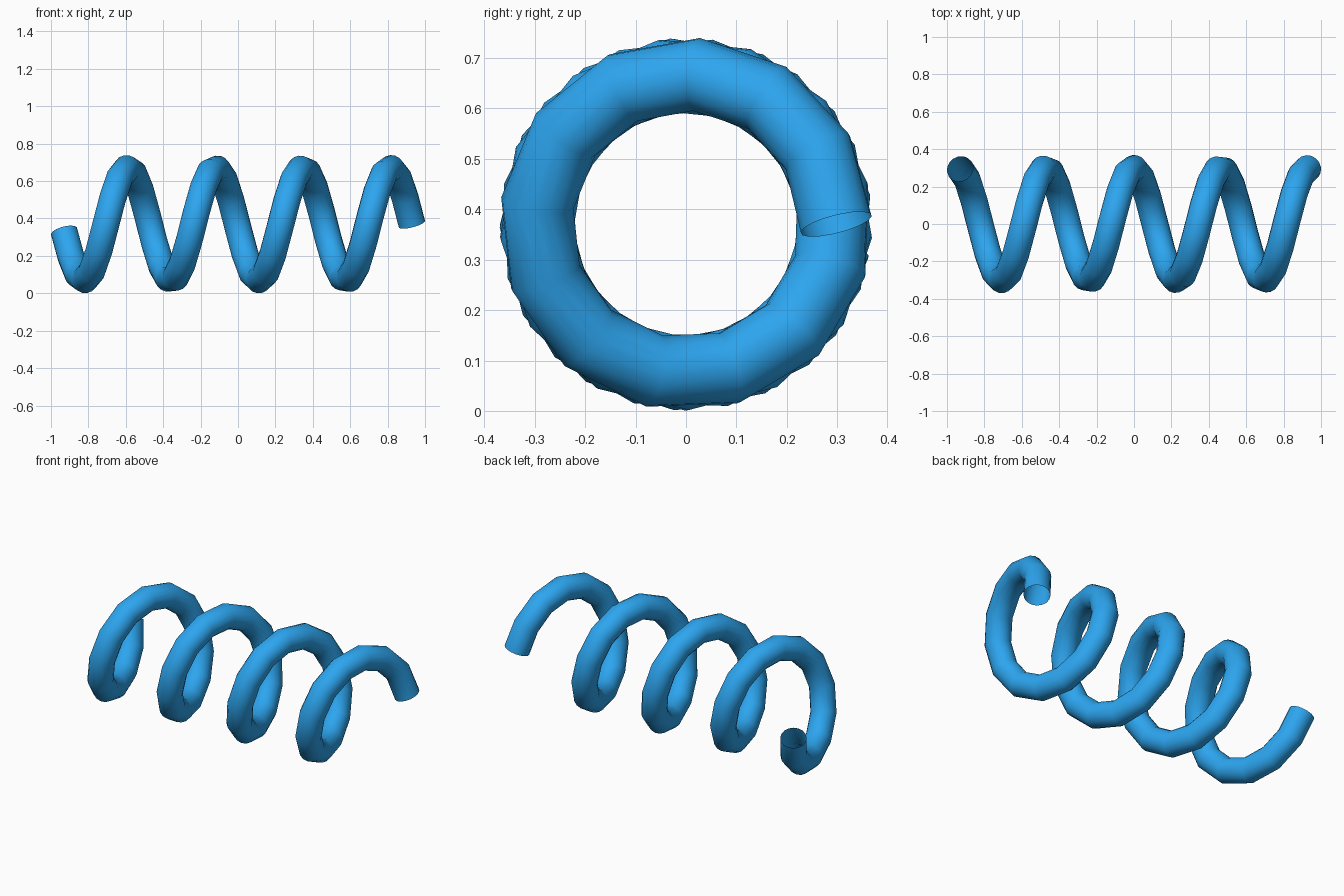
import bpy
import math

if "Cube" in bpy.data.objects:
    bpy.data.objects.remove(bpy.data.objects["Cube"])

# Helix running along x: 50 straight steps of half a radian
R, TUBE, ZC, STEPS, STEP = 0.2975, 0.0725, 0.37, 50, 0.5
X_END = 0.93

curve = bpy.data.curves.new("coil_spring", "CURVE")
curve.dimensions = "3D"
curve.bevel_depth = TUBE
curve.bevel_resolution = 6
curve.use_fill_caps = False  # open tube ends
path = curve.splines.new("POLY")
path.points.add(STEPS)
for i, p in enumerate(path.points):
    t = (i - STEPS) * STEP
    x = -X_END + 2 * X_END * i / STEPS
    p.co = (x, R * math.cos(t), ZC - R * math.sin(t), 1)

spring = bpy.data.objects.new("coil_spring", curve)
bpy.context.collection.objects.link(spring)
bpy.context.view_layer.objects.active = spring
spring.select_set(True)
bpy.ops.object.convert(target="MESH")
spring = bpy.context.object
spring.name = "coil_spring"
bpy.ops.object.shade_smooth()

# Blue finish
blue = bpy.data.materials.new("blue")
blue.diffuse_color = (0.026, 0.38, 0.87, 1)
blue.use_nodes = True
blue.node_tree.nodes["Principled BSDF"].inputs["Base Color"].default_value = blue.diffuse_color
spring.data.materials.clear()
spring.data.materials.append(blue)
